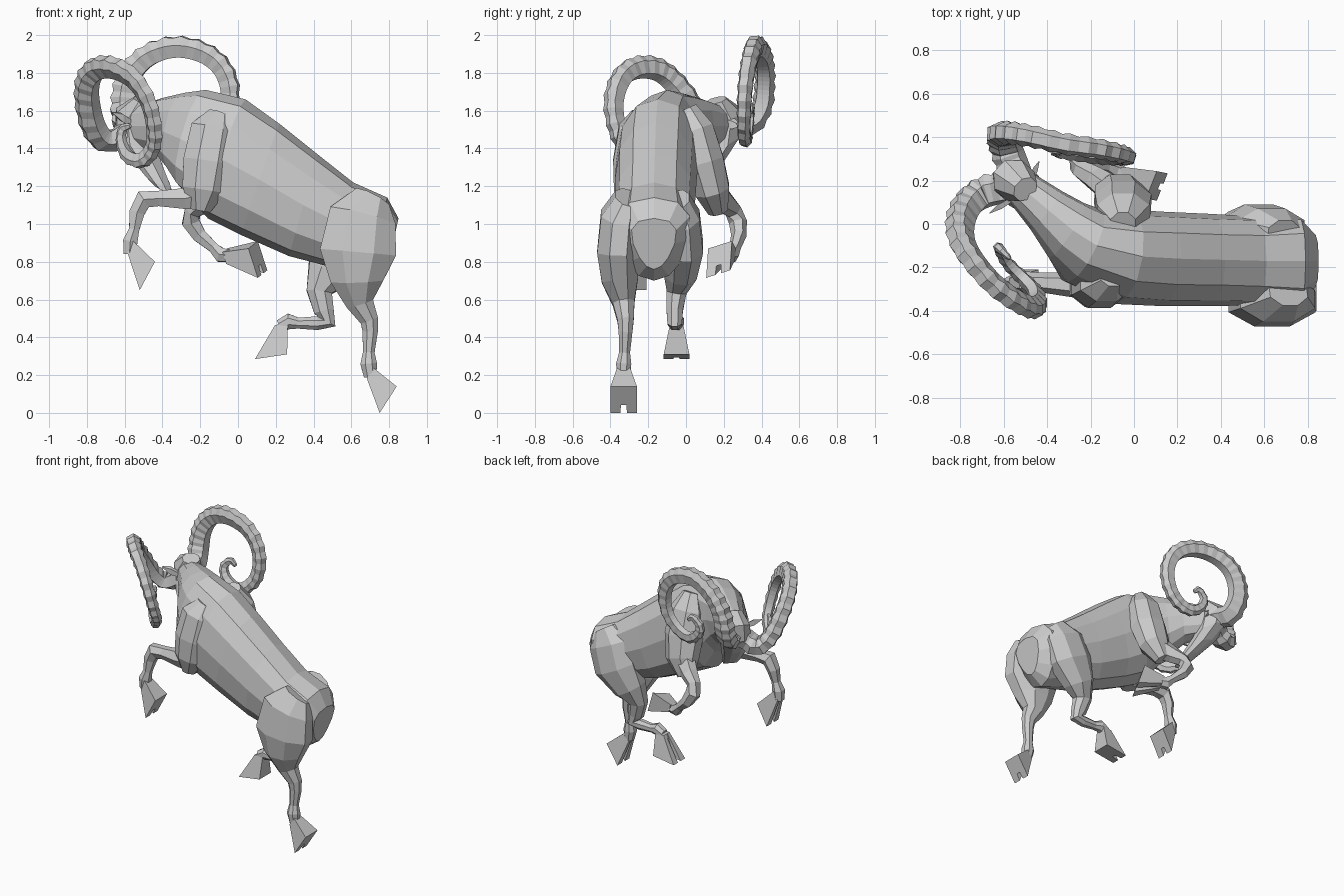
import bpy, bmesh, math
from mathutils import Vector as V


def make(name, verts, faces):
    me = bpy.data.meshes.new(name)
    me.from_pydata([tuple(v) for v in verts], [], faces)
    bm = bmesh.new()
    bm.from_mesh(me)
    bmesh.ops.recalc_face_normals(bm, faces=bm.faces)
    bm.to_mesh(me)
    bm.free()
    ob = bpy.data.objects.new(name, me)
    bpy.context.collection.objects.link(ob)
    return ob


def skin(name, rings):
    """Join equal rings of points into a closed faceted tube."""
    n = len(rings[0])
    verts = [p for r in rings for p in r]
    faces = [(k * n + i, k * n + (i + 1) % n, (k + 1) * n + (i + 1) % n, (k + 1) * n + i)
             for k in range(len(rings) - 1) for i in range(n)]
    faces += [tuple(range(n)), tuple(range(len(verts) - n, len(verts)))]
    return make(name, verts, faces)


def ring(c, a, b, n):
    k = 1.04
    return [c + a * math.cos(t) * k + b * math.sin(t) * k
            for t in [2 * math.pi * (i + 0.5) / n for i in range(n)]]


def trunk(name, sections, n=12):
    """Section: top x, z, bottom x, z, centre y, half width, heading of its width, top-heavy taper."""
    rings = []
    for tx, tz, bx, bz, y, w, ang, taper in sections:
        t, b = V((tx, y, tz)), V((bx, y, bz))
        s = math.radians(ang)
        lat = V((math.cos(s), math.sin(s), 0)) * w
        r = []
        for i in range(n):
            u, v = math.cos(2 * math.pi * i / n), math.sin(2 * math.pi * i / n)
            u, v = (math.copysign(abs(q) ** .87, q) for q in (u, v))
            r.append((t + b) / 2 + (t - b) / 2 * u + lat * v * (1 + taper * u))
        rings.append(r)
    return skin(name, rings)


def limb(name, pts, n=8):
    """Point: x, y, z, half depth, half width."""
    cs = [V(p[:3]) for p in pts]
    rings = []
    for i, p in enumerate(pts):
        t = (cs[min(i + 1, len(cs) - 1)] - cs[max(i - 1, 0)]).normalized()
        b = V((0, 1, 0))
        b = (b - t * b.dot(t)).normalized()
        rings.append(ring(cs[i], b.cross(t) * p[3], b * p[4], n))
    return skin(name, rings)


def hoof(name, joint, toe, heel, lat):
    """Flaring wedge with a cleft at the toe."""
    joint, toe, heel, lat = V(joint), V(toe), V(heel), V(lat)
    d = (toe - heel) * 0.2
    sole = [(-1, 0), (1, 0), (1, 1), (.25, 1), (.2, .7), (-.2, .7), (-.25, 1), (-1, 1)]
    top = [joint + d * (2 * round(s) - 1) + lat * w * .5 for w, s in sole]
    return skin(name, [top, [heel.lerp(toe, s) + lat * w for w, s in sole]])


def horn(name, ctrl, normal, ridges=30):
    """Tapered spiral with ridges, swept through control points."""
    c = [V(p) for p in ctrl]
    c = [c[0] * 2 - c[1]] + c + [c[-1] * 2 - c[-2]]
    segs, n = len(c) - 3, ridges * 2
    path = []
    for i in range(n + 1):
        u = i / n * segs
        k = min(int(u), segs - 1)
        f = u - k
        p0, p1, p2, p3 = c[k:k + 4]
        path.append(0.5 * (2 * p1 + (p2 - p0) * f + (2 * p0 - 5 * p1 + 4 * p2 - p3) * f * f
                           + (3 * p1 - p0 - 3 * p2 + p3) * f ** 3))
    lat = V(normal).normalized()
    rings = []
    for i in range(n, -1, -1):
        t = (path[min(i + 1, n)] - path[max(i - 1, 0)]).normalized()
        lat = (lat - t * lat.dot(t)).normalized()
        rad = t.cross(lat)
        r = 0.062 * (1 - i / n) ** 0.6 + 0.011
        g = 1.12 if i % 2 else 0.93
        sec = [(g, .45), (g, -.45), (.3, -.8 * g), (-.85, -.5), (-.85, .5), (.3, .8 * g)]
        rings.append([path[i] + rad * (a * r) + lat * (b * r) for a, b in sec])
    return skin(name, rings)


# Body and neck in one skin, rump to poll
trunk("body", [
    (.85, 1.03, .79, .76, -.17, .11, 90, .4),
    (.79, 1.14, .70, .70, -.17, .19, 90, .25),
    (.61, 1.22, .50, .77, -.17, .205, 90, .05),
    (.42, 1.37, .27, .83, -.165, .212, 90, 0),
    (.22, 1.53, .02, .94, -.16, .217, 88, 0),
    (.04, 1.66, -.16, 1.03, -.15, .22, 82, -.05),
    (-.17, 1.71, -.29, 1.19, -.10, .185, 66, -.1),
    (-.28, 1.695, -.34, 1.28, -.03, .15, 57, 0),
    (-.39, 1.67, -.41, 1.37, .06, .115, 50, 0),
    (-.52, 1.63, -.52, 1.41, .17, .085, 46, 0)])

# Head, turned along the neck with the muzzle tucked down
fwd = V((-.64, .60, .40)).normalized()
lat = V((.69, .72, 0)).normalized()
head = [(-.50, .16, 1.655, .05, .06), (-.55, .20, 1.57, .11, .095), (-.54, .185, 1.44, .13, .10),
        (-.48, .125, 1.32, .115, .075), (-.425, .07, 1.235, .08, .06), (-.395, .045, 1.19, .05, .045)]
skin("head", [ring(V(h[:3]), fwd * h[3], lat * h[4], 8) for h in head])

# Ears
for side, nm, reach, rise in ((-1, "ear_near", .11, .05), (1, "ear_far", .08, -.02)):
    base = V((-.52, .16, 1.54)) + lat * side * .07
    tip = base + lat * side * reach + V((-.02, .02, rise))
    mid = base.lerp(tip, .5)
    skin(nm, [ring(base, fwd * .015, V((0, 0, .02)), 4),
              ring(mid, fwd * .02, V((0, 0, .03)), 4),
              ring(tip, fwd * .003, V((0, 0, .003)), 4)])

# Horns
horn("horn_near", [
    (-.57, .17, 1.50), (-.69, .14, 1.44), (-.76, .085, 1.51), (-.795, .01, 1.65),
    (-.79, -.075, 1.76), (-.74, -.165, 1.82), (-.65, -.27, 1.82), (-.55, -.345, 1.76),
    (-.475, -.38, 1.64), (-.445, -.36, 1.50), (-.455, -.31, 1.40), (-.51, -.25, 1.34),
    (-.58, -.18, 1.36), (-.615, -.12, 1.43), (-.61, -.12, 1.50), (-.57, -.16, 1.52)],
    (.74, .67, 0))
horn("horn_far", [
    (-.54, .23, 1.53), (-.58, .34, 1.53), (-.60, .40, 1.62), (-.59, .415, 1.73),
    (-.54, .415, 1.83), (-.45, .40, 1.90), (-.32, .37, 1.932), (-.18, .35, 1.90),
    (-.085, .33, 1.82), (-.045, .315, 1.70), (-.07, .31, 1.57), (-.15, .31, 1.48),
    (-.25, .32, 1.45), (-.33, .33, 1.50), (-.35, .34, 1.57), (-.30, .345, 1.62), (-.26, .345, 1.59)],
    (.1, 1, 0))

# Front legs
limb("front_leg_near_shoulder", [
    (-.10, -.24, 1.58, .06, .05), (-.13, -.27, 1.50, .125, .09), (-.16, -.285, 1.33, .135, .105),
    (-.18, -.29, 1.18, .12, .095), (-.20, -.29, 1.07, .055, .05)])
limb("front_leg_near", [
    (-.15, -.29, 1.16, .08, .065), (-.28, -.28, 1.135, .062, .055), (-.42, -.27, 1.135, .045, .044),
    (-.50, -.27, 1.13, .055, .05), (-.535, -.27, 1.06, .045, .042), (-.55, -.28, .97, .03, .03),
    (-.57, -.28, .91, .043, .042), (-.575, -.28, .84, .034, .036)], 6)
hoof("front_hoof_near", (-.57, -.28, .88), (-.52, -.28, .65), (-.44, -.28, .80), (0, .07, 0))
limb("front_leg_far_shoulder", [
    (-.05, 0, 1.61, .06, .06), (-.05, .05, 1.50, .125, .10), (-.05, .095, 1.33, .135, .11),
    (-.07, .14, 1.18, .12, .095), (-.12, .17, 1.07, .06, .055)])
limb("front_leg_far", [
    (-.09, .15, 1.17, .09, .065), (-.18, .21, 1.11, .06, .055), (-.24, .25, 1.07, .046, .045),
    (-.25, .275, 1.01, .052, .046), (-.205, .28, .94, .042, .04), (-.13, .26, .875, .03, .03),
    (-.09, .24, .835, .042, .04), (-.03, .22, .83, .034, .034)], 6)
hoof("front_hoof_far", (-.06, .23, .83), (.13, .17, .735), (.08, .18, .89), (.025, .063, .02))

# Hind legs
limb("hind_leg_near", [
    (.71, -.31, 1.14, .10, .07), (.66, -.345, 1.04, .185, .11), (.635, -.36, .85, .21, .115),
    (.63, -.35, .70, .145, .10), (.645, -.33, .58, .075, .06), (.695, -.32, .49, .05, .045),
    (.70, -.32, .43, .042, .038), (.692, -.325, .32, .032, .03), (.692, -.33, .26, .046, .042),
    (.70, -.33, .19, .034, .036)])
hoof("hind_hoof_near", (.70, -.33, .21), (.75, -.33, 0), (.84, -.33, .14), (0, .07, 0))
limb("hind_leg_far", [
    (.69, -.04, 1.13, .09, .06), (.63, -.02, 1.04, .175, .095), (.575, -.015, .88, .18, .11),
    (.48, -.03, .74, .125, .09), (.43, -.05, .64, .07, .055), (.455, -.06, .54, .055, .045),
    (.475, -.06, .48, .048, .04), (.42, -.06, .475, .038, .036), (.32, -.055, .475, .03, .03),
    (.27, -.05, .485, .043, .04), (.22, -.05, .46, .034, .036)])
hoof("hind_hoof_far", (.23, -.05, .47), (.09, -.05, .285), (.26, -.05, .31), (0, .068, 0))
